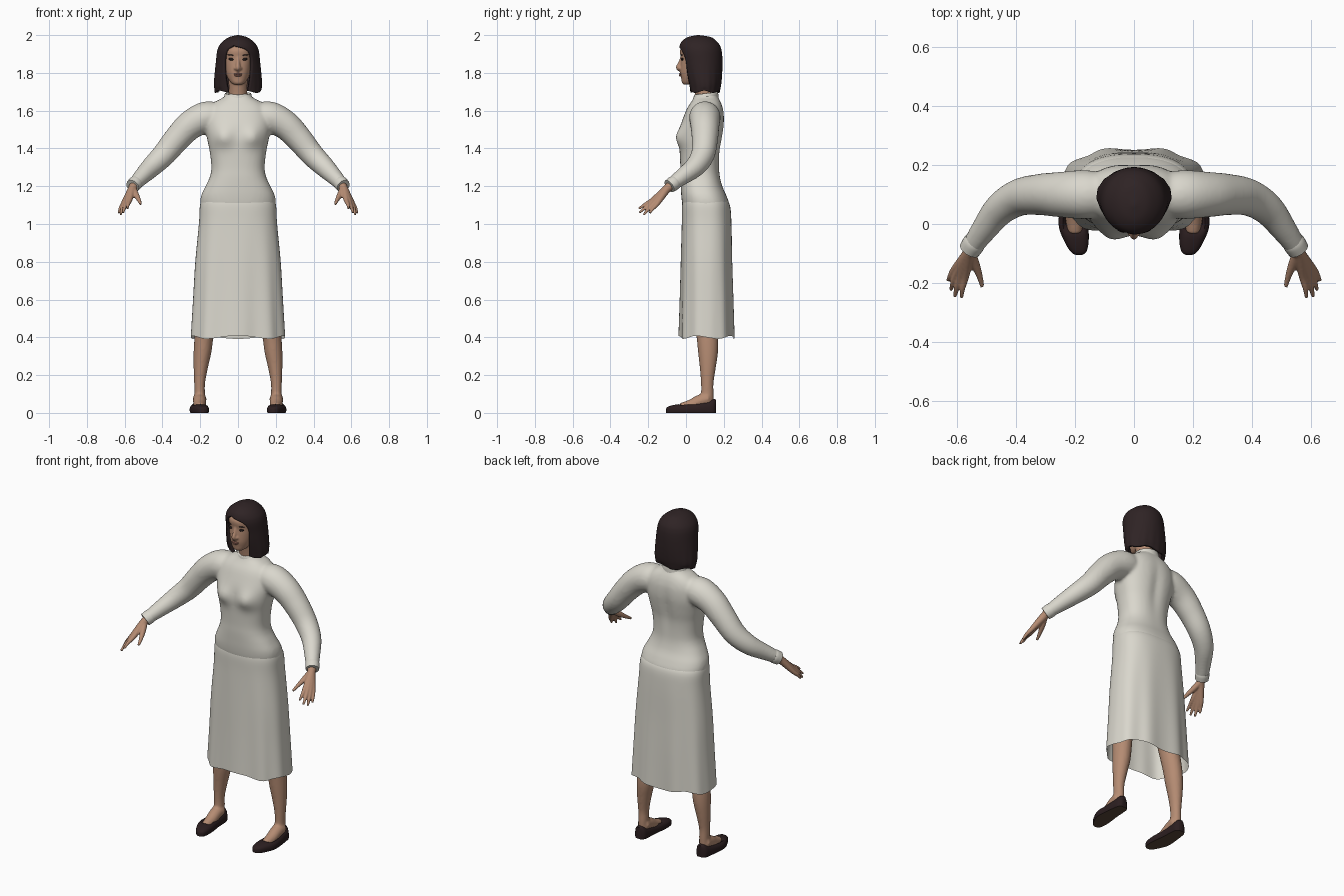
import bpy, bmesh, math
from mathutils import Vector

cube = bpy.data.objects.get("Cube")
if cube:
    bpy.data.objects.remove(cube, do_unlink=True)


def material(name, rgb):
    m = bpy.data.materials.new(name)
    m.use_nodes = True
    m.diffuse_color = (*rgb, 1)
    m.node_tree.nodes["Principled BSDF"].inputs["Base Color"].default_value = (*rgb, 1)
    return m


SKIN = material("skin", (0.46, 0.26, 0.17))
CLOTH = material("ivory cloth", (0.70, 0.68, 0.61))
HAIR = material("dark hair", (0.028, 0.017, 0.018))
SHOE = material("dark shoe", (0.024, 0.013, 0.014))
SOLE = material("brown sole", (0.10, 0.06, 0.04))
LIP = material("lips", (0.36, 0.16, 0.12))
EYE = material("dark eye", (0.015, 0.01, 0.01))


def spline(rows, k=5):
    """Smoothly interpolate rows of numbers."""
    out = []
    for i in range(len(rows) - 1):
        a, b, c, d = (rows[max(0, min(len(rows) - 1, i + j))] for j in (-1, 0, 1, 2))
        for s in range(k):
            t = s / k
            out.append(tuple(q + t / 2 * (r - p + t * (2*p - 5*q + 4*r - e + t * (3*(q - r) + e - p)))
                             for p, q, r, e in zip(a, b, c, d)))
    return out + [rows[-1]]


def bridge(bm, rings, closed=True, caps=True):
    """Skin a list of point rings with quads."""
    vs = [[bm.verts.new(p) for p in ring] for ring in rings]
    n = len(vs[0])
    for a, b in zip(vs, vs[1:]):
        for i in range(n if closed else n - 1):
            j = (i + 1) % n
            bm.faces.new((a[i], a[j], b[j], b[i]))
    if caps:
        bm.faces.new(vs[0])
        bm.faces.new(vs[-1])


def loft(bm, rows, p=2.0, n=64, shape=None, caps=True, k=5):
    """Horizontal rings: height, half width, front y, back y, centre x."""
    rings = []
    for z, rx, yf, yb, cx in spline(rows, k):
        ring = []
        for i in range(n):
            a = math.tau * i / n
            s, c = math.sin(a), -math.cos(a)
            x = cx + rx * math.copysign(abs(s) ** (2 / p), s)
            y = (yf + yb) / 2 + (yb - yf) / 2 * math.copysign(abs(c) ** (2 / p), c)
            ring.append(shape(x, y, z, a) if shape else (x, y, z))
        rings.append(ring)
    bridge(bm, rings, caps=caps)


def tube(bm, pts, side=1, n=16):
    """Round limb through points of x, y, z, radius."""
    path = spline([(x * side, y, z, r) for x, y, z, r in pts])
    rings = []
    for i, (x, y, z, r) in enumerate(path):
        d = Vector(path[min(i + 1, len(path) - 1)][:3]) - Vector(path[max(i - 1, 0)][:3])
        q = d.to_track_quat('Z', 'Y')
        rings.append([Vector((x, y, z)) + q @ Vector((r * math.cos(math.tau * j / n),
                      r * math.sin(math.tau * j / n), 0)) for j in range(n)])
    bridge(bm, rings)


def finish(bm, name, *mats, mirror=False, voxel=0, smooth=0, angle=50):
    bmesh.ops.recalc_face_normals(bm, faces=bm.faces)
    me = bpy.data.meshes.new(name)
    bm.to_mesh(me)
    bm.free()
    for m in mats:
        me.materials.append(m)
    me.shade_smooth()
    me.set_sharp_from_angle(angle=math.radians(angle))
    ob = bpy.data.objects.new(name, me)
    bpy.context.scene.collection.objects.link(ob)
    if mirror:
        ob.modifiers.new("Mirror", 'MIRROR').use_mirror_merge = False
    if voxel:
        r = ob.modifiers.new("Remesh", 'REMESH')
        r.mode, r.voxel_size, r.use_smooth_shade = 'VOXEL', voxel, True
    if smooth:
        s = ob.modifiers.new("Smooth", 'SMOOTH')
        s.factor, s.iterations = 0.5, smooth
    return ob


def blob(name, mat, centre, size, roll=0, mirror=False):
    """Small flattened ball."""
    bm = bmesh.new()
    bmesh.ops.create_uvsphere(bm, u_segments=16, v_segments=10, radius=1)
    for v in bm.verts:
        x, y, z = (v.co[i] * size[i] for i in range(3))
        v.co = (x + centre[0], y + centre[1] + abs(x) * 0.25, z + centre[2] + roll * x)
    finish(bm, name, mat, mirror=mirror)


# Dress bodice and sleeves, fused into one skin
def bust(x, y, z, a):
    g = math.exp(-((abs(x) - 0.078) / 0.05) ** 2 - ((z - 1.46) / 0.05) ** 2)
    spine = math.exp(-(x / 0.03) ** 2 - ((z - 1.45) / 0.13) ** 2)
    return (x, y - 0.026 * g if y < 0.08 else y - 0.01 * spine, z)


bm = bmesh.new()
loft(bm, [(1.04, .185, .0, .215, 0), (1.10, .199, -.018, .229, 0), (1.15, .195, -.025, .214, 0),
          (1.20, .172, -.028, .192, 0), (1.25, .149, -.03, .18, 0), (1.30, .141, -.03, .177, 0),
          (1.38, .149, -.033, .18, 0), (1.45, .163, -.036, .192, 0), (1.52, .174, -.028, .202, 0),
          (1.58, .168, -.008, .202, 0), (1.62, .15, .01, .194, 0), (1.65, .115, .03, .182, 0),
          (1.67, .078, .042, .17, 0), (1.69, .064, .048, .163, 0)], p=2.4, shape=bust)
for side in (1, -1):
    tube(bm, [(.10, .10, 1.565, .075), (.17, .10, 1.565, .083), (.25, .10, 1.525, .077),
              (.32, .10, 1.455, .07), (.39, .09, 1.37, .063), (.455, .05, 1.305, .055),
              (.51, -.02, 1.25, .044), (.555, -.085, 1.203, .034)], side, n=32)
finish(bm, "bodice_and_sleeves", CLOTH, voxel=0.009, smooth=6)


# Skirt with folds that deepen towards the hem
def folds(x, y, z, a):
    t = max(0, (1.05 - z) / 0.65)
    f = 1 + 0.035 * t * math.cos(9 * a + 0.6 * math.sin(2 * a)) * abs(math.cos(a))
    hem = 0.008 * t ** 6 * math.cos(5 * a)
    return (x * f, 0.11 + (y - 0.11) * f, z + hem)


bm = bmesh.new()
loft(bm, [(1.14, .186, -.012, .205, 0), (1.10, .201, -.021, .232, 0), (1.0, .207, -.022, .241, 0),
          (.8, .226, -.026, .246, 0), (.6, .238, -.03, .252, 0), (.40, .25, -.035, .257, 0)],
     p=2.5, n=128, shape=folds, caps=False)
finish(bm, "skirt", CLOTH)

# Stand-up collar, higher at the nape
bm = bmesh.new()
loft(bm, [(1.645, .078, .038, .172, 0), (1.66, .076, .038, .172, 0), (1.685, .071, .042, .17, 0),
          (1.69, .066, .047, .165, 0), (1.67, .06, .053, .158, 0)],
     shape=lambda x, y, z, a: (x, y, z + 0.12 * (y - 0.1)), caps=False)
finish(bm, "collar", CLOTH)

# Sleeve cuffs
bm = bmesh.new()
tube(bm, [(.538, -.058, 1.221, .037), (.545, -.068, 1.214, .039), (.558, -.088, 1.2, .037)], n=24)
finish(bm, "cuffs", CLOTH, mirror=True)

# Head, neck, nose and chin, fused
bm = bmesh.new()
loft(bm, [(1.738, .022, -.012, .03, 0), (1.747, .036, -.021, .06, 0), (1.77, .053, -.025, .1, 0),
          (1.80, .064, -.03, .13, 0), (1.84, .072, -.029, .15, 0), (1.875, .076, -.027, .16, 0),
          (1.92, .075, -.031, .16, 0), (1.96, .06, -.005, .14, 0)], p=2.2)
loft(bm, [(1.62, .052, .055, .155, 0), (1.70, .049, .045, .15, 0), (1.78, .05, .03, .14, 0)])
tube(bm, [(0, -.022, 1.885, .008), (0, -.031, 1.855, .0095), (0, -.042, 1.828, .012), (0, -.028, 1.815, .01)])
for side in (1, -1):
    tube(bm, [(.004, -.03, 1.826, .007), (.013, -.033, 1.824, .0085), (.015, -.02, 1.823, .006)], side)
finish(bm, "head_and_neck", SKIN, voxel=0.005, smooth=3)

# Face details
blob("eyes", EYE, (.035, -.021, 1.872), (.017, .006, .0065), 0.1, True)
blob("eyebrows", HAIR, (.036, -.025, 1.894), (.02, .005, .003), 0.08, True)
blob("upper_lip", LIP, (0, -.031, 1.794), (.023, .007, .0045))
blob("lower_lip", LIP, (0, -.031, 1.786), (.019, .007, .005))

# Bob haircut: open shell with a face opening and an off-centre parting
# rows: height, half width, front y, back y, opening right x, opening left x
bm = bmesh.new()
rings = []
for z, rx, yf, yb, xr, xl in spline([
        (1.70, .122, .015, .178, -.055, .055), (1.74, .127, .005, .187, -.062, .062),
        (1.80, .123, -.012, .192, -.07, .07), (1.86, .117, -.025, .193, -.073, .074),
        (1.90, .113, -.034, .191, -.067, .066), (1.925, .108, -.036, .187, -.055, .04),
        (1.947, .098, -.033, .179, -.025, -.025), (1.97, .077, -.02, .16, -.02, -.02),
        (1.99, .046, .012, .13, -.012, -.012), (2.0, .004, .06, .07, 0, 0)]):
    a0 = math.asin(max(-.9, min(.9, max(xr, xl) / rx)))
    a1 = math.tau + math.asin(max(-.9, min(.9, xr / rx)))
    ring = []
    for i in range(61):
        a = a0 + (a1 - a0) * i / 60
        wave = 1 + 0.012 * math.cos(17 * a) * max(0, (1.85 - z) / 0.15)
        ring.append((rx * wave * math.sin(a),
                     (yf + yb) / 2 - (yb - yf) / 2 * wave * math.cos(a), z + 0.006 * math.sin(5 * a) * (z < 1.72)))
    rings.append(ring)
bridge(bm, rings, closed=False, caps=False)
bm.faces.new(bm.verts[-61:])
bmesh.ops.remove_doubles(bm, verts=bm.verts, dist=0.0004)
hair = finish(bm, "bob_hair", HAIR)
thick = hair.modifiers.new("Thickness", 'SOLIDIFY')
thick.thickness, thick.offset = 0.018, -1

# Hands: each finger runs from the wrist through its knuckle to the tip
bm = bmesh.new()
for knuckle, mid, tip in (((.573, -.178, 1.126), (.582, -.218, 1.103), (.586, -.25, 1.08)),
                          ((.588, -.177, 1.117), (.601, -.215, 1.087), (.608, -.247, 1.06)),
                          ((.600, -.168, 1.110), (.614, -.2, 1.078), (.622, -.224, 1.048)),
                          ((.607, -.152, 1.108), (.623, -.175, 1.082), (.631, -.192, 1.058))):
    tube(bm, [(.545, -.07, 1.212, .022), (.56, -.1, 1.187, .022), (*knuckle, .0135),
              (*mid, .0095), (*tip, .006)])
tube(bm, [(.555, -.1, 1.185, .018), (.54, -.135, 1.155, .016), (.525, -.175, 1.128, .011), (.515, -.213, 1.105, .007)])
finish(bm, "hands", SKIN, mirror=True, voxel=0.004, smooth=3)

# Legs and feet
bm = bmesh.new()
loft(bm, [(.05, .03, .06, .145, .204), (.10, .028, .078, .146, .203), (.16, .029, .079, .146, .203),
          (.24, .038, .073, .158, .197), (.32, .047, .064, .169, .188), (.40, .05, .056, .17, .18),
          (.55, .056, .035, .165, .16), (.75, .075, .02, .185, .125)], n=32)
tube(bm, [(.203, .12, .075, .036), (.203, .075, .062, .035), (.202, .03, .04, .033), (.2, -.03, .026, .025)])
finish(bm, "legs_and_feet", SKIN, mirror=True, voxel=0.007, smooth=4)

# Flat slip-on shoes: cross-sections along the foot
# rows: y, centre x, half width, height
bm = bmesh.new()
rings = []
for y, cx, w, h in spline([(-.106, .187, .008, .022), (-.095, .188, .026, .033), (-.06, .195, .041, .043),
                           (-.01, .205, .05, .049), (.05, .208, .045, .052), (.11, .206, .039, .062),
                           (.145, .205, .033, .073), (.16, .205, .016, .07)]):
    ring = []
    for i in range(28):
        a = math.tau * i / 28
        c, s = math.cos(a), math.sin(a)
        dip = 0.02 * max(0, 1 - ((y - .04) / .075) ** 2) if s > 0.8 else 0
        ring.append((cx + w * math.copysign(abs(c) ** 0.75, c), y,
                     0.016 + (h - 0.016 - dip) * s ** 0.8 if s > 0 else 0.016 * (1 - min(1, -s * 2.5))))
    rings.append(ring)
bridge(bm, rings)
bmesh.ops.recalc_face_normals(bm, faces=bm.faces)
for f in bm.faces:
    f.material_index = int(f.normal.z < -0.9 and f.calc_center_median().z < 0.004)
finish(bm, "shoes", SHOE, SOLE, mirror=True)
